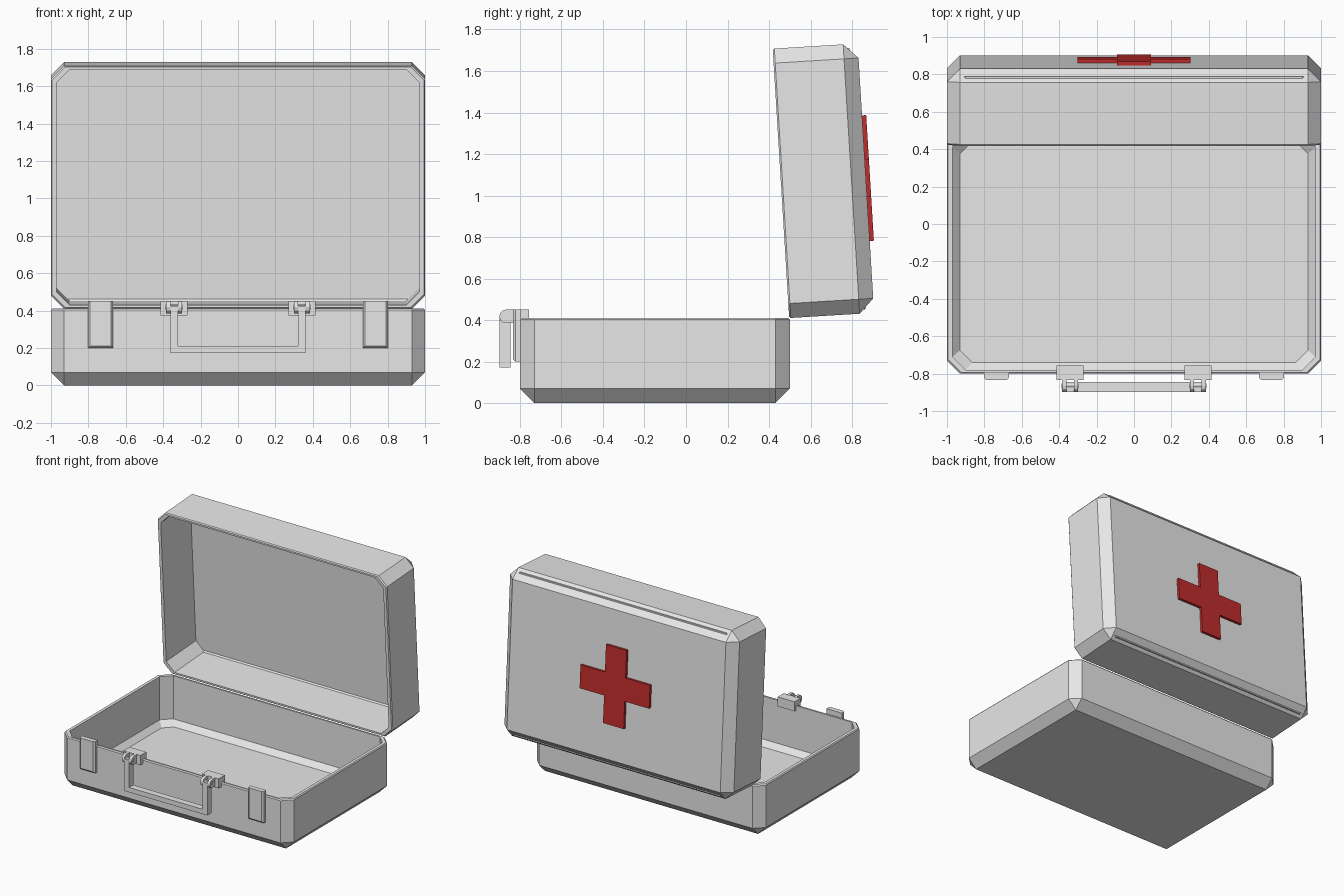
import bpy, bmesh
from math import radians, sin, cos, pi
from mathutils import Matrix

cube = bpy.data.objects.get("Cube")
if cube:
    bpy.data.objects.remove(cube, do_unlink=True)


def material(name, color):
    m = bpy.data.materials.new(name)
    m.use_nodes = True
    m.diffuse_color = color
    m.node_tree.nodes["Principled BSDF"].inputs["Base Color"].default_value = color
    return m


GREY = material("case grey", (0.8, 0.8, 0.8, 1))
RED = material("cross red", (0.53, 0.025, 0.025, 1))


def finish(name, bm, mat, matrix=None):
    bmesh.ops.remove_doubles(bm, verts=bm.verts, dist=0.0001)
    bmesh.ops.recalc_face_normals(bm, faces=bm.faces)
    mesh = bpy.data.meshes.new(name)
    bm.to_mesh(mesh)
    bm.free()
    mesh.materials.append(mat)
    obj = bpy.data.objects.new(name, mesh)
    bpy.context.collection.objects.link(obj)
    if matrix:
        obj.matrix_world = matrix
    return obj


def loft(name, rings, matrix):
    """Skin stacked rectangles with cut corners: (half x, half y, corner, z)."""
    bm = bmesh.new()
    loops = []
    for hx, hy, c, z in rings:
        pts = []
        for sx, sy in ((1, 1), (-1, 1), (-1, -1), (1, -1)):
            pair = [(sx * hx, sy * (hy - c)), (sx * (hx - c), sy * hy)]
            pts += pair if sx * sy > 0 else pair[::-1]
        loops.append([bm.verts.new((x, y, z)) for x, y in pts])
    for a, b in zip(loops, loops[1:]):
        for i in range(8):
            j = (i + 1) % 8
            bm.faces.new((a[i], a[j], b[j], b[i]))
    bm.faces.new(loops[0])
    bm.faces.new(loops[-1])
    return finish(name, bm, GREY, matrix)


def prism(name, pts, place, lo, hi, mat=GREY, matrix=None):
    """Extrude a 2D outline between lo and hi; place maps (u, v, w) to xyz."""
    bm = bmesh.new()
    a = [bm.verts.new(place(u, v, lo)) for u, v in pts]
    b = [bm.verts.new(place(u, v, hi)) for u, v in pts]
    bm.faces.new(a)
    bm.faces.new(b)
    for i in range(len(pts)):
        j = (i + 1) % len(pts)
        bm.faces.new((a[i], a[j], b[j], b[i]))
    return finish(name, bm, mat, matrix)


def box_points(u0, u1, v0, v1):
    return [(u0, v0), (u1, v0), (u1, v1), (u0, v1)]


def along_x(u, v, w):
    return (w, u, v)


def along_y(u, v, w):
    return (u, w, v)


def along_z(u, v, w):
    return (u, v, w)


# Tray and lid: shared outer shell and rim, different insides
H = 0.41
shell = [(0.93, 0.58, 0, 0), (1, 0.65, 0.07, 0.07), (1, 0.65, 0.07, H - 0.008),
         (0.994, 0.644, 0.07, H), (0.97, 0.63, 0.07, H)]
loft("case_base", shell + [(0.97, 0.63, 0.07, 0.07), (0.93, 0.59, 0.065, 0.03)],
     Matrix.Translation((0, -0.15, 0)))

# The lid swings open about the rear top edge
lid_frame = (Matrix.Translation((0, 0.497, H)) @ Matrix.Rotation(radians(93.5), 4, 'X')
             @ Matrix.Translation((0, 0.65, -H)))
loft("case_lid", shell + [(0.97, 0.63, 0.07, 0.04)], lid_frame)

# Raised cross on the lid
A, W = 0.303, 0.09
cross = [(W, W), (W, A), (-W, A), (-W, W), (-A, W), (-A, -W),
         (-W, -W), (-W, -A), (W, -A), (W, -W), (A, -W), (A, W)]
prism("lid_cross", cross, along_z, -0.02, 0.005, RED, lid_frame)

# Lug outline: square at the mount, round at the tip
cy, cz, r = -0.866, 0.418, 0.033
lug = [(-0.825, cz - r)] + [(cy - r * sin(t), cz - r * cos(t))
                            for t in [i * pi / 6 for i in range(7)]] + [(-0.825, cz + r)]

for side, s in (("left", 1), ("right", -1)):
    # Latch plate with a bevelled front
    latch = prism(side + "_latch", box_points(s * 0.735 - 0.067, s * 0.735 + 0.067, 0.2, 0.45),
                  along_y, -0.833, -0.795)
    bm = bmesh.new()
    bm.from_mesh(latch.data)
    edges = [e for e in bm.edges if all(v.co.y < -0.83 for v in e.verts)
             and min(v.co.z for v in e.verts) < 0.3]
    bmesh.ops.bevel(bm, geom=edges, offset=0.012, segments=1, affect='EDGES')
    bm.to_mesh(latch.data)
    bm.free()

    # Handle mount, paired lugs and pin
    x = s * 0.342
    prism(side + "_handle_mount", box_points(x - 0.073, x + 0.073, 0.375, 0.45),
          along_y, -0.833, -0.757)
    for end, d in (("outer", s), ("inner", -s)):
        prism(f"{side}_{end}_lug", lug, along_x, x + d * 0.02, x + d * 0.042)
    pin = [(cy + 0.014 * cos(i * pi / 4), cz + 0.014 * sin(i * pi / 4)) for i in range(8)]
    prism(side + "_handle_pin", pin, along_x, x - 0.045, x + 0.045)

# Hanging U-shaped handle
top, out, inn = 0.425, 0.361, 0.321
handle = [(-out, top), (-out, 0.172), (out, 0.172), (out, top),
          (inn, top), (inn, 0.21), (-inn, 0.21), (-inn, top)]
prism("carry_handle", handle, along_y, -0.898, -0.846)
